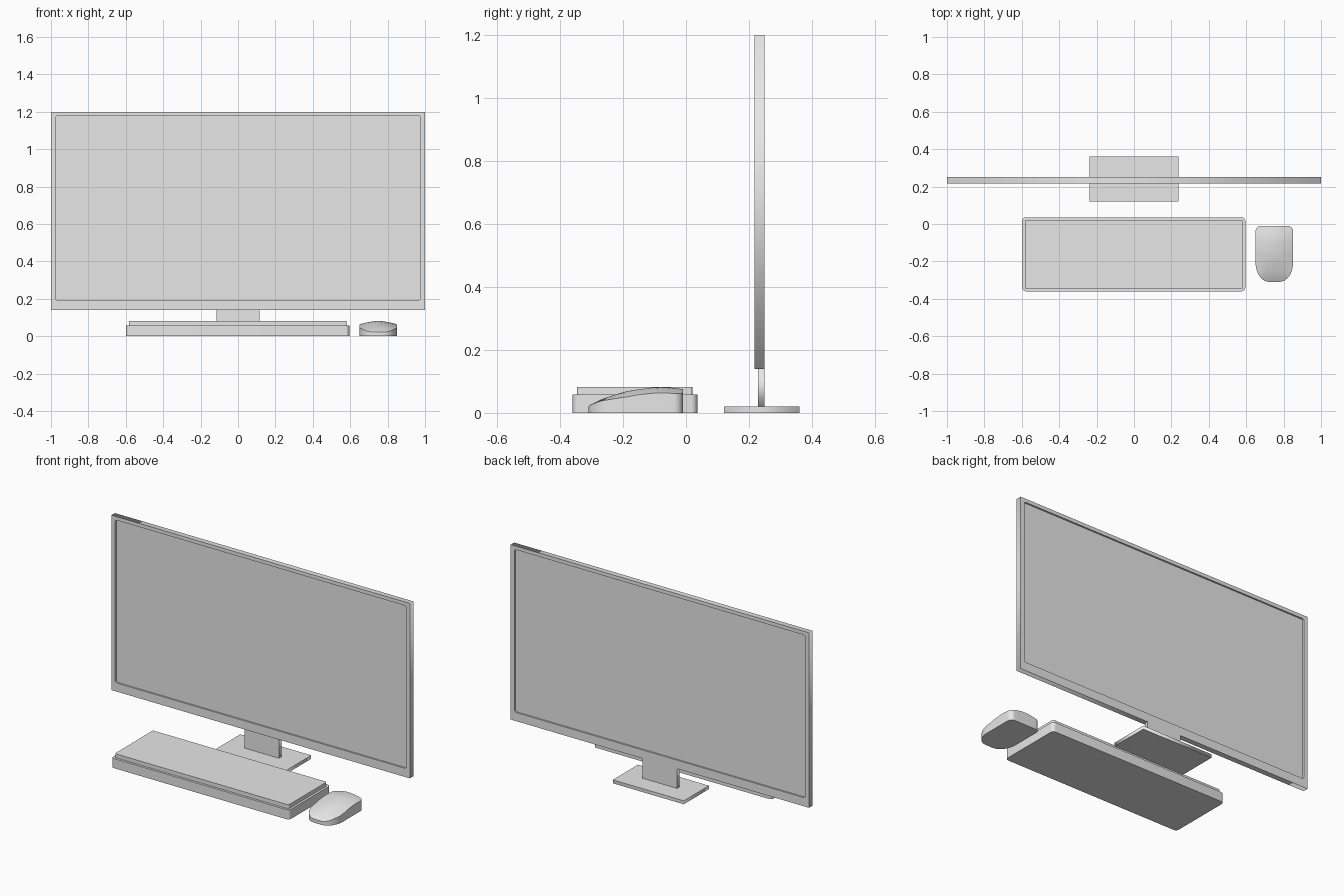
import bpy, bmesh, math
from mathutils import Vector

if "Cube" in bpy.data.objects:
    bpy.data.objects.remove(bpy.data.objects["Cube"], do_unlink=True)

# Single plain grey for every part
grey = bpy.data.materials.new("plain_grey")
grey.use_nodes = True
COLOUR = (0.8, 0.8, 0.8, 1)
grey.diffuse_color = COLOUR
grey.node_tree.nodes["Principled BSDF"].inputs["Base Color"].default_value = COLOUR


def rounded(x0, x1, y0, y1, near=(0, 0), far=None, steps=6):
    """Rectangle outline; near / far are corner radii (rx, ry) at y0 / y1."""
    far = far or near
    corners = [(x1, y1, 1, 1, far), (x0, y1, -1, 1, far),
               (x0, y0, -1, -1, near), (x1, y0, 1, -1, near)]
    pts = []
    for i, (x, y, sx, sy, (rx, ry)) in enumerate(corners):
        if rx == 0:
            pts.append((x, y))
            continue
        for k in range(steps + 1):
            a = (i + k / steps) * math.pi / 2
            pts.append((x - sx * rx + rx * math.cos(a), y - sy * ry + ry * math.sin(a)))
    return pts


def slab(name, outlines, low, high, upright=False):
    """Flat plate from outlines (inner ones are holes), lying flat or facing front."""
    curve = bpy.data.curves.new(name, "CURVE")
    curve.dimensions = "2D"
    curve.fill_mode = "BOTH"
    curve.extrude = (high - low) / 2
    for pts in outlines:
        spline = curve.splines.new("POLY")
        spline.points.add(len(pts) - 1)
        for p, (x, y) in zip(spline.points, pts):
            p.co = (x, y, 0, 1)
        spline.use_cyclic_u = True
    curve.materials.append(grey)
    obj = bpy.data.objects.new(name, curve)
    bpy.context.collection.objects.link(obj)
    mid = (low + high) / 2
    obj.location = (0, mid, 0) if upright else (0, 0, mid)
    obj.rotation_euler.x = math.pi / 2 if upright else 0
    bpy.ops.object.select_all(action="DESELECT")
    bpy.context.view_layer.objects.active = obj
    obj.select_set(True)
    bpy.ops.object.convert(target="MESH")
    return bpy.context.object


# Monitor: bezel with an opening, and a panel recessed on both sides
opening = rounded(-0.975, 0.975, 0.192, 1.178, (0.012, 0.012))
slab("monitor_bezel", [rounded(-1, 1, 0.14, 1.2), opening], 0.217, 0.25, True)
slab("monitor_panel", [opening], 0.227, 0.24, True)

# Stand
slab("stand_neck", [rounded(-0.115, 0.115, 0.02, 0.14)], 0.228, 0.25, True)
slab("stand_base", [rounded(-0.238, 0.238, 0.121, 0.361)], 0, 0.021)

# Keyboard: rounded tray with a raised key plate
slab("keyboard_tray", [rounded(-0.598, 0.595, -0.36, 0.036, (0.02, 0.02))], 0, 0.058)
slab("keyboard_plate", [rounded(-0.584, 0.581, -0.346, 0.02, (0.008, 0.008))], 0.05, 0.082)

# Mouse: plan outline with a crowned, sloping top
RIDGE = [(-0.31, 0.022), (-0.27, 0.043), (-0.2, 0.066), (-0.15, 0.076),
         (-0.09, 0.082), (-0.05, 0.081), (-0.01, 0.076)]
CENTRE = Vector((0.75, -0.14))


def mouse_height(x, y):
    z = RIDGE[-1][1]
    for (a, za), (b, zb) in zip(RIDGE, RIDGE[1:]):
        if y <= b:
            z = za + (zb - za) * (y - a) / (b - a)
            break
    crown = 0.018 * min(1, max(0, (y + 0.31) / 0.12))
    return z - crown * (abs(x - CENTRE.x) / 0.1) ** 1.6


plan = rounded(0.65, 0.85, -0.31, -0.01, (0.075, 0.1), (0.028, 0.028), 8)
# Extra points along the long sides so the top edge follows the slope
dense = []
for p, q in zip(plan, plan[1:] + plan[:1]):
    p, q = Vector(p), Vector(q)
    n = max(1, round((q - p).length / 0.03))
    dense += [p.lerp(q, i / n) for i in range(n)]

bm = bmesh.new()
base = [bm.verts.new((p.x, p.y, 0)) for p in dense]
bm.faces.new(base[::-1])
previous = base
for scale in (1, 0.9, 0.75, 0.6, 0.45, 0.3, 0.15):
    ring = []
    for p in dense:
        q = CENTRE + (p - CENTRE) * scale
        ring.append(bm.verts.new((q.x, q.y, mouse_height(q.x, q.y))))
    for i in range(len(ring)):
        j = (i + 1) % len(ring)
        bm.faces.new((previous[i], previous[j], ring[j], ring[i]))
    previous = ring
bm.faces.new(previous)
bmesh.ops.recalc_face_normals(bm, faces=bm.faces)
mesh = bpy.data.meshes.new("mouse")
bm.to_mesh(mesh)
bm.free()
mesh.materials.append(grey)
mouse = bpy.data.objects.new("mouse", mesh)
bpy.context.collection.objects.link(mouse)
bpy.ops.object.select_all(action="DESELECT")
bpy.context.view_layer.objects.active = mouse
mouse.select_set(True)
bpy.ops.object.shade_smooth_by_angle(angle=math.radians(35))
